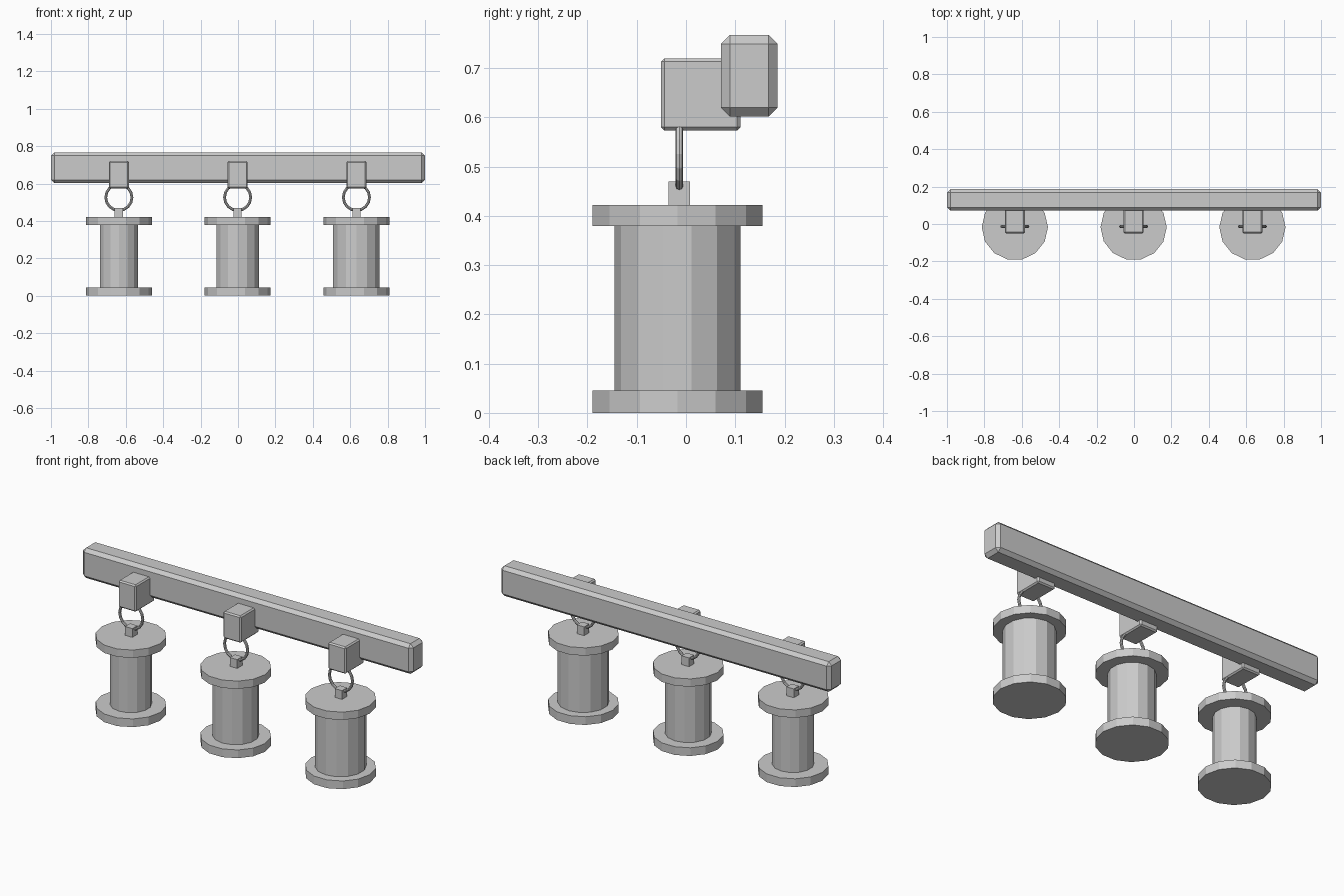
import bpy
import math

default = bpy.data.objects.get("Cube")
if default:
    bpy.data.objects.remove(default, do_unlink=True)

# One grey for everything
GREY = (0.6, 0.6, 0.6, 1.0)
grey = bpy.data.materials.new("plain grey")
grey.use_nodes = True
grey.diffuse_color = GREY
grey.node_tree.nodes["Principled BSDF"].inputs["Base Color"].default_value = GREY


def finish(name):
    obj = bpy.context.object
    obj.name = name
    obj.data.materials.append(grey)
    return obj


def box(name, low, high, bevel=0):
    """Box between two corners, with optional chamfered edges."""
    centre = [(a + b) / 2 for a, b in zip(low, high)]
    bpy.ops.mesh.primitive_cube_add(size=1, location=centre)
    obj = finish(name)
    obj.scale = [b - a for a, b in zip(low, high)]
    bpy.ops.object.transform_apply(location=False, rotation=False, scale=True)
    if bevel:
        mod = obj.modifiers.new("chamfer", "BEVEL")
        mod.width = bevel
        mod.segments = 1
    return obj


def drum(name, x, radius, low, high, turn):
    """Upright faceted cylinder between two heights."""
    bpy.ops.mesh.primitive_cylinder_add(
        vertices=14, radius=radius, depth=high - low,
        location=(x, DRUM_Y, (low + high) / 2), rotation=(0, 0, turn))
    return finish(name)


DRUM_Y = -0.017
RING_Y = -0.0135

# Long chamfered beam at the back
box("beam", (-1, 0.071, 0.602), (1, 0.186, 0.767), 0.018)

# Three hanging spools, each with a slightly thicker core than the last
for side, x, core in (("right", -0.637, 0.104),
                      ("middle", -0.002, 0.116),
                      ("left", 0.633, 0.128)):
    # Bracket block fixed to the beam
    box(side + "_bracket", (x - 0.054, -0.051, 0.573),
        (x + 0.054, 0.111, 0.72), 0.007)

    # Ring hanging from the bracket
    bpy.ops.mesh.primitive_torus_add(
        major_segments=16, minor_segments=8, major_radius=0.07,
        minor_radius=0.0075, location=(x, RING_Y, 0.526),
        rotation=(math.pi / 2, 0, 0))
    finish(side + "_ring")

    # Small lug that the ring passes through
    box(side + "_lug", (x - 0.022, RING_Y - 0.022, 0.415),
        (x + 0.022, RING_Y + 0.022, 0.47))

    # Spool: two flanges and a core, vertices of the flanges on the x axis
    drum(side + "_top_flange", x, 0.177, 0.379, 0.422, math.pi / 2)
    drum(side + "_core", x, core, 0.03, 0.39, 0)
    drum(side + "_bottom_flange", x, 0.177, 0.0, 0.045, math.pi / 2)
